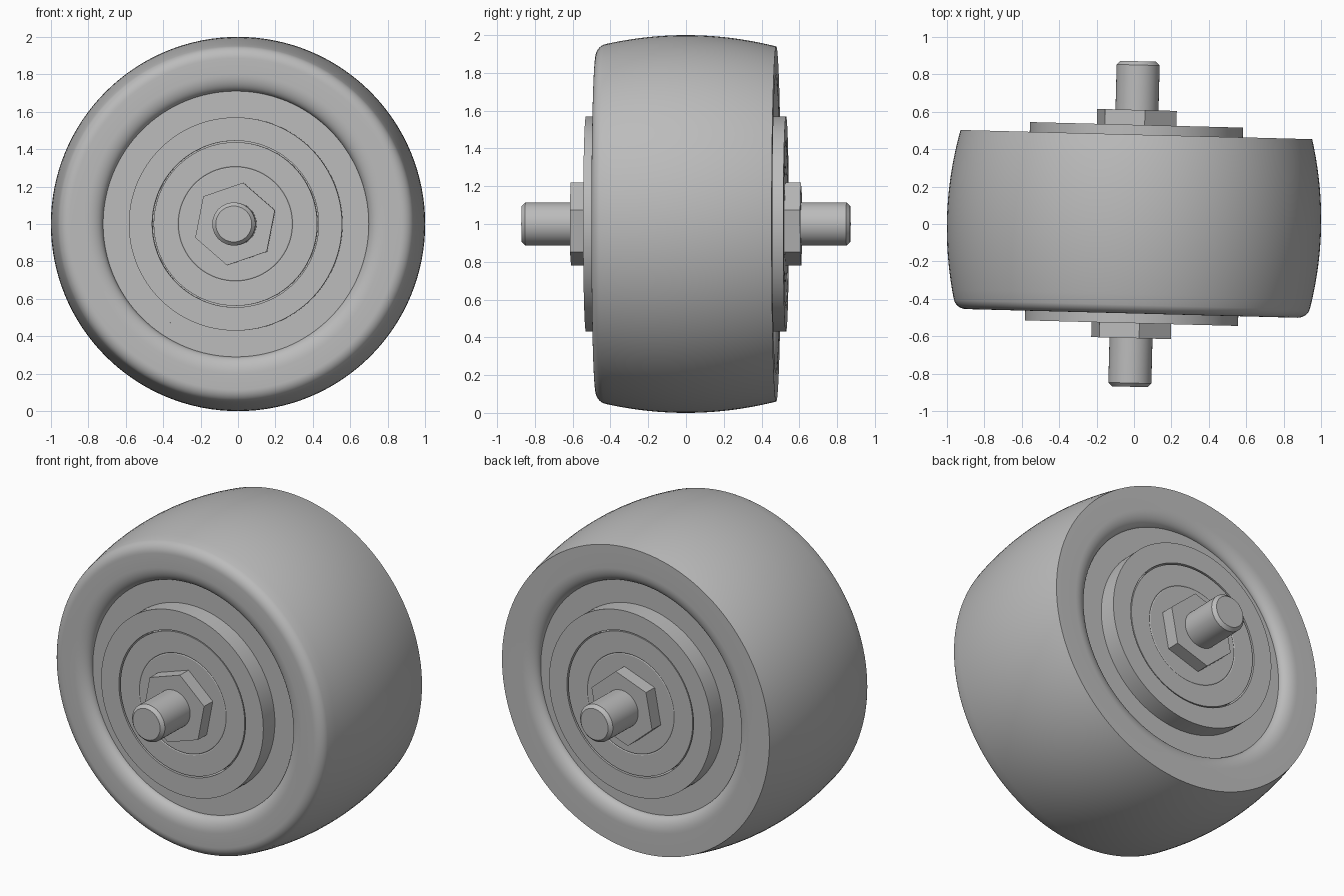
import bpy, bmesh, math
from mathutils import Matrix

cube = bpy.data.objects.get("Cube")
if cube:
    bpy.data.objects.remove(cube)

grey = bpy.data.materials.new("plain grey")
grey.use_nodes = True
grey.diffuse_color = (0.5, 0.5, 0.5, 1)
grey.node_tree.nodes["Principled BSDF"].inputs["Base Color"].default_value = (0.5, 0.5, 0.5, 1)

# The whole wheel is turned slightly about the vertical
PLACE = Matrix.Translation((0, 0, 1)) @ Matrix.Rotation(math.radians(-1.5), 4, 'Z')


def lathe(name, profile, sides=128, start=0.0, offset=(0, 0), closed=False, angle=30):
    """Turn (radius, y) points around the y axis."""
    bm = bmesh.new()
    rings = []
    for r, y in profile:
        if r == 0:
            rings.append([bm.verts.new((offset[0], y, offset[1]))] * sides)
            continue
        ring = []
        for i in range(sides):
            a = math.radians(start) + math.tau * i / sides
            ring.append(bm.verts.new((offset[0] + r * math.cos(a), y, offset[1] + r * math.sin(a))))
        rings.append(ring)
    pairs = list(zip(rings, rings[1:]))
    if closed:
        pairs.append((rings[-1], rings[0]))
    for a, b in pairs:
        for i in range(sides):
            j = (i + 1) % sides
            quad = list(dict.fromkeys((a[i], a[j], b[j], b[i])))
            bm.faces.new(quad)
    bmesh.ops.recalc_face_normals(bm, faces=bm.faces)
    mesh = bpy.data.meshes.new(name)
    bm.to_mesh(mesh)
    bm.free()
    mesh.materials.append(grey)
    ob = bpy.data.objects.new(name, mesh)
    bpy.context.collection.objects.link(ob)
    ob.matrix_world = PLACE
    bpy.ops.object.select_all(action='DESELECT')
    ob.select_set(True)
    bpy.context.view_layer.objects.active = ob
    bpy.ops.object.shade_smooth_by_angle(angle=math.radians(angle))
    return ob


def arc(cr, cy, rr, ry, a0, a1, steps=10):
    """Elliptical arc in the (radius, y) plane."""
    angles = [math.radians(a0 + (a1 - a0) * i / steps) for i in range(steps + 1)]
    return [(cr + rr * math.cos(a), cy + ry * math.sin(a)) for a in angles]


# Tyre: rounded front shoulder, crowned tread, sharp back edge, rolled inner lips
FACE, FLOOR, LIP = 0.478, 0.42, 0.71
crown = [(1 - 0.06 * (y / FACE) ** 2, y)
         for y in [-0.42 + (FACE + 0.42) * i / 20 for i in range(21)]]
front_shoulder = arc(0.885, -0.415, 0.068, 0.063, -90, -8)
front_lip = arc(0.80, -FLOOR, 0.80 - LIP, FACE - FLOOR, -180, -90)
back_lip = arc(0.80, FLOOR, 0.80 - LIP, FACE - FLOOR, 90, 180)
lathe("tyre", front_lip + front_shoulder + crown + back_lip, closed=True)

# Wheel core closing the recess on both sides
lathe("wheel_core", [(0, -FLOOR), (0.72, -FLOOR), (0.72, FLOOR), (0, FLOOR)])

for side, s in (("front", -1), ("back", 1)):
    # Raised hub with a fine seam around the bearing
    lathe(side + "_hub", [(0.445, s * 0.40), (0.445, s * 0.53),
                          (0.57, s * 0.53), (0.57, s * 0.40)], closed=True)
    lathe(side + "_bearing", [(0.437, s * 0.40), (0.437, s * 0.527),
                              (0.31, s * 0.527), (0.305, s * 0.524),
                              (0.30, s * 0.527), (0, s * 0.527)])
    # Hexagonal nut
    lathe(side + "_nut", [(0, s * 0.52), (0.225, s * 0.52),
                          (0.225, s * 0.61), (0, s * 0.61)], sides=6, start=19)

# Axle with chamfered ends
lathe("axle", [(0, -0.87), (0.096, -0.87), (0.115, -0.85),
               (0.115, 0.85), (0.096, 0.87), (0, 0.87)], sides=64)

# Small round plug in the front recess
lathe("front_plug", [(0, -0.415), (0.03, -0.415), (0.03, -0.424), (0, -0.424)],
      sides=24, offset=(-0.375, -0.51))
